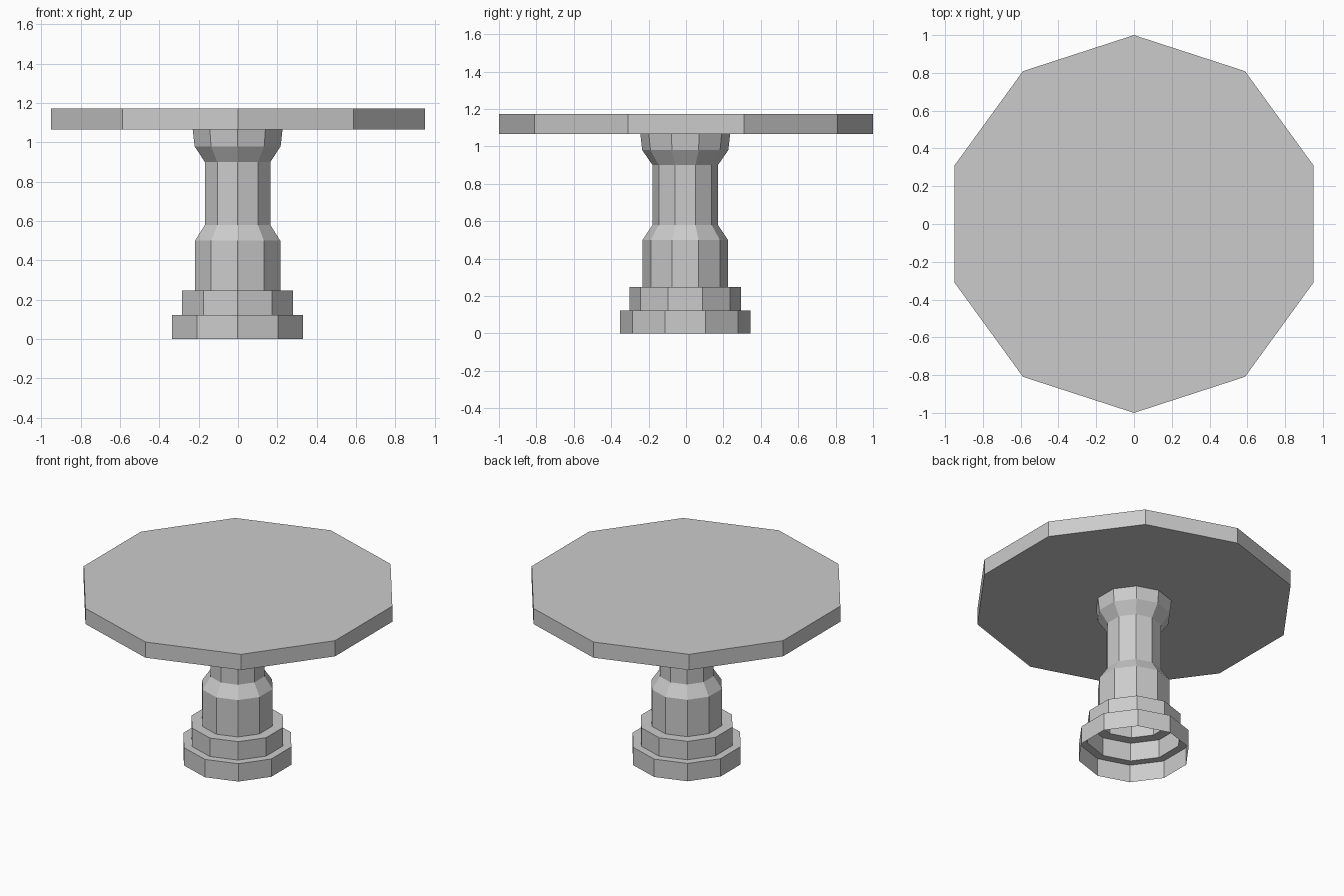
import bpy
import bmesh
from math import cos, sin, pi

if "Cube" in bpy.data.objects:
    bpy.data.objects.remove(bpy.data.objects["Cube"])

SIDES = 10

stone = bpy.data.materials.new("plain_grey")
GREY = (0.6, 0.6, 0.6, 1)
stone.diffuse_color = GREY
stone.use_nodes = True
stone.node_tree.nodes["Principled BSDF"].inputs["Base Color"].default_value = GREY


def turned(name, profile, centre=(0, 0), capped=False):
    """Sweep (radius, height) points round a ten-sided ring, a corner facing front."""
    bm = bmesh.new()
    angles = [2 * pi * i / SIDES - pi / 2 for i in range(SIDES)]
    rings = [[bm.verts.new((centre[0] + r * cos(a), centre[1] + r * sin(a), z))
              for a in angles] for r, z in profile]
    for low, high in zip(rings, rings[1:]):
        for i in range(SIDES):
            j = (i + 1) % SIDES
            bm.faces.new((low[i], low[j], high[j], high[i]))
    if capped:
        bm.faces.new(rings[0][::-1])
        bm.faces.new(rings[-1])
    mesh = bpy.data.meshes.new(name)
    bm.to_mesh(mesh)
    bm.free()
    mesh.materials.append(stone)
    obj = bpy.data.objects.new(name, mesh)
    bpy.context.collection.objects.link(obj)
    return obj


# Flat round top
turned("table_top", [(1, 1.065), (1, 1.172)], capped=True)

# Hollow pedestal, open underneath: two steps, lower column, shaft, flared head
turned("pedestal", [
    (0.35, 0), (0.35, 0.122),
    (0.297, 0.122), (0.297, 0.248),
    (0.228, 0.248), (0.228, 0.5),
    (0.175, 0.58), (0.175, 0.9),
    (0.23, 0.98), (0.24, 1.065),
], centre=(-0.002, -0.004))
